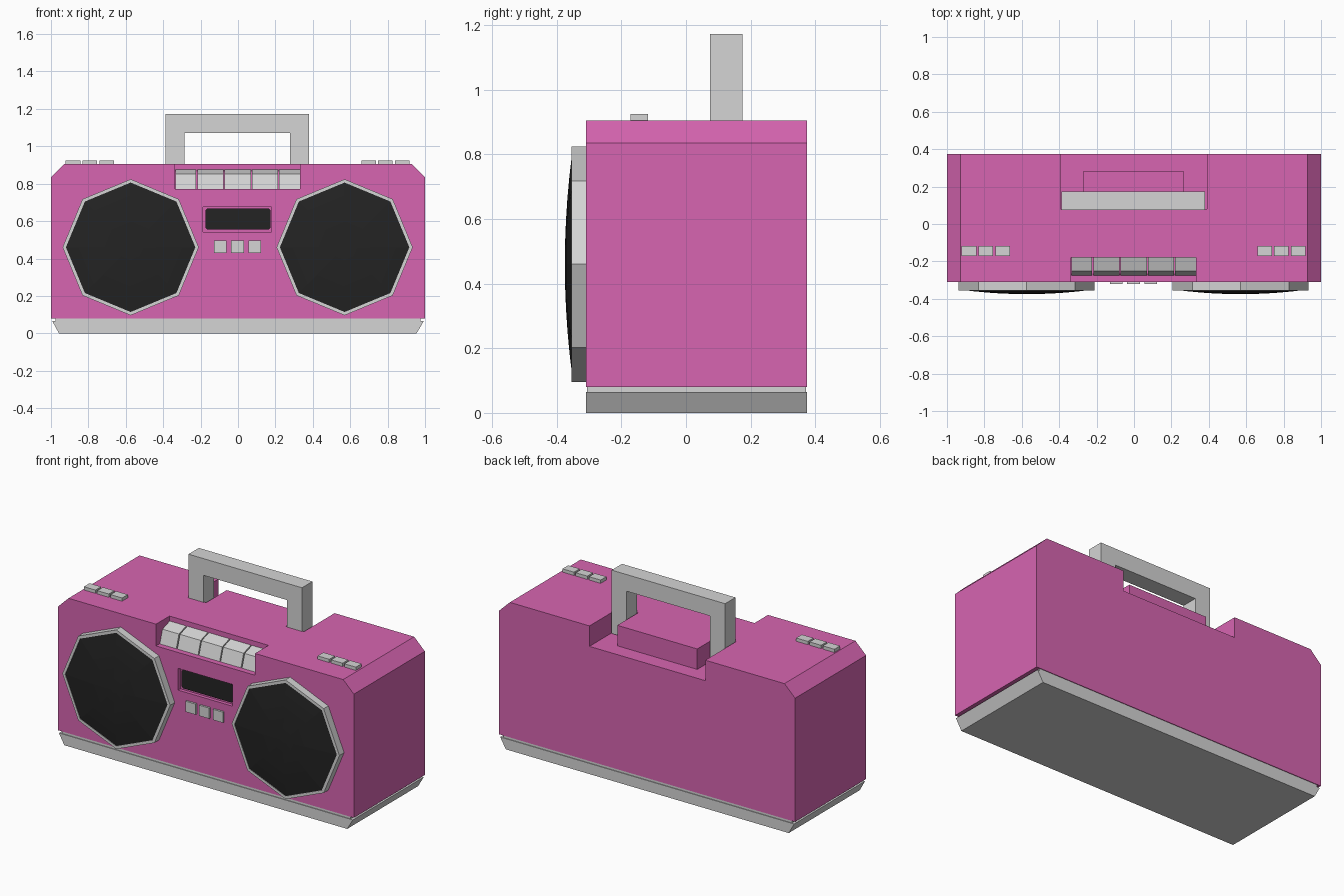
import bpy, bmesh, math

if "Cube" in bpy.data.objects:
    bpy.data.objects.remove(bpy.data.objects["Cube"])


def material(name, rgb):
    m = bpy.data.materials.new(name)
    m.diffuse_color = (*rgb, 1)
    m.use_nodes = True
    m.node_tree.nodes["Principled BSDF"].inputs["Base Color"].default_value = m.diffuse_color
    return m


PINK = material("pink_plastic", (0.68, 0.13, 0.44))
GREY = material("light_grey_plastic", (0.66, 0.66, 0.66))
BLACK = material("black_mesh", (0.017, 0.017, 0.017))


def finish(name, bm, mat):
    bmesh.ops.recalc_face_normals(bm, faces=bm.faces)
    me = bpy.data.meshes.new(name)
    bm.to_mesh(me)
    bm.free()
    me.materials.append(mat)
    ob = bpy.data.objects.new(name, me)
    bpy.context.collection.objects.link(ob)
    return ob


def prism(name, pts, a, b, mat, axis="y"):
    """Extrude an (x, z) profile along y, or a (y, z) profile along x."""
    bm = bmesh.new()
    put = (lambda p, t: (p[0], t, p[1])) if axis == "y" else (lambda p, t: (t, *p))
    face = bm.faces.new([bm.verts.new(put(p, a)) for p in pts])
    ext = bmesh.ops.extrude_face_region(bm, geom=[face])["geom"]
    d = (0, b - a, 0) if axis == "y" else (b - a, 0, 0)
    bmesh.ops.translate(bm, vec=d, verts=[v for v in ext if isinstance(v, bmesh.types.BMVert)])
    return finish(name, bm, mat)


def box(name, x0, x1, y0, y1, z0, z1, mat):
    return prism(name, [(x0, z0), (x1, z0), (x1, z1), (x0, z1)], y0, y1, mat)


FRONT, BACK, TOP = -0.31, 0.375, 0.905

# main case with chamfered upper corners
body = prism("body", [(-1, 0.08), (1, 0.08), (1, 0.835), (0.928, TOP), (-0.928, TOP), (-1, 0.835)],
             FRONT, BACK, PINK)

# recesses: handle well, cassette key step, display pocket
cuts = [("handle_well", -0.393, 0.39, 0.08, 0.5, 0.78, 1.0),
        ("key_step", -0.337, 0.332, -0.5, -0.18, 0.772, 1.0),
        ("display_pocket", -0.187, 0.18, -0.5, -0.288, 0.542, 0.675)]
for name, *dims in cuts:
    cutter = box(name + "_cutter", *dims, PINK)
    cutter.hide_render = True
    mod = body.modifiers.new(name, "BOOLEAN")
    mod.operation, mod.solver, mod.object = "DIFFERENCE", "EXACT", cutter
# apply the cuts and drop the cutters
dg = bpy.context.evaluated_depsgraph_get()
cut_mesh = bpy.data.meshes.new_from_object(body.evaluated_get(dg))
body.modifiers.clear()
body.data = cut_mesh
for ob in list(bpy.data.objects):
    if ob.name.endswith("_cutter"):
        bpy.data.objects.remove(ob)

# raised block between the handle legs
box("handle_rest", -0.272, 0.268, 0.08, 0.28, 0.78, TOP, PINK)

# base tray with sloped ends and a thin inset neck
prism("base", [(-0.957, 0), (0.955, 0), (0.993, 0.065), (-0.993, 0.065)], FRONT, BACK, GREY)
box("base_neck", -0.975, 0.975, FRONT + 0.004, BACK - 0.004, 0.065, 0.08, GREY)

# carrying handle
prism("handle", [(-0.387, 0.785), (-0.285, 0.785), (-0.285, 1.07), (0.278, 1.07), (0.278, 0.785),
                 (0.38, 0.785), (0.38, 1.172), (-0.387, 1.172)], 0.075, 0.175, GREY)

# cassette keys
key_profile = [(-0.18, 0.772), (-0.276, 0.772), (-0.25, 0.852), (-0.25, 0.856), (-0.235, 0.875), (-0.18, 0.875)]
key_profile = [(-0.18, 0.772), (-0.276, 0.772), (-0.25, 0.852), (-0.18, 0.875)]
for i, (x0, x1) in enumerate([(-0.335, -0.224), (-0.217, -0.077), (-0.071, 0.069),
                              (0.075, 0.213), (0.22, 0.331)]):
    prism(f"cassette_key_{i + 1}", key_profile, x0, x1, GREY, "x")

# display window with clipped corners
c, x, z0, z1 = 0.01, 0.174, 0.555, 0.668
prism("display", [(-x + c, z0), (x - c, z0), (x, z0 + c), (x, z1 - c),
                  (x - c, z1), (-x + c, z1), (-x, z1 - c), (-x, z0 + c)], -0.297, -0.287, BLACK)

# small buttons under the display
for i in range(3):
    x = -0.095 + 0.092 * i
    box(f"control_button_{i + 1}", x - 0.034, x + 0.034, FRONT - 0.012, FRONT + 0.01, 0.43, 0.495, GREY)


def octagon(r, cx, y):
    return [(cx + r * math.cos(k * math.pi / 4), y, 0.46 + r * math.sin(k * math.pi / 4)) for k in range(8)]


def lofted(name, cx, rings, mat):
    """Join octagon rings (radius, y) and close both ends."""
    bm = bmesh.new()
    loops = [[bm.verts.new(p) for p in octagon(r, cx, y)] for r, y in rings]
    for a, b in zip(loops, loops[1:]):
        for k in range(8):
            n = (k + 1) % 8
            bm.faces.new((a[k], a[n], b[n], b[k]))
    bm.faces.new(loops[0])
    bm.faces.new(loops[-1])
    return finish(name, bm, mat)


for side, s in (("left", -1), ("right", 1)):
    cx = s * 0.572 - 0.002
    # speaker rim with a shallow opening, and its domed mesh
    lofted(side + "_speaker_rim", cx,
           [(0.364, FRONT + 0.005), (0.364, -0.355), (0.346, -0.355), (0.346, -0.345)], GREY)
    dome = [(0.346 * t, -0.375 + 0.023 * t * t) for t in (1, 0.8, 0.6, 0.4, 0.2, 0.05)]
    mesh = lofted(side + "_speaker_mesh", cx, [(0.346, -0.34)] + dome, BLACK)
    for p in mesh.data.polygons:
        p.use_smooth = False
    # three flat buttons on the top
    for i in range(3):
        x = s * (0.7 + 0.09 * i) - 0.002
        box(f"{side}_top_button_{i + 1}", x - 0.039, x + 0.039, -0.172, -0.117, TOP - 0.01, 0.925, GREY)
